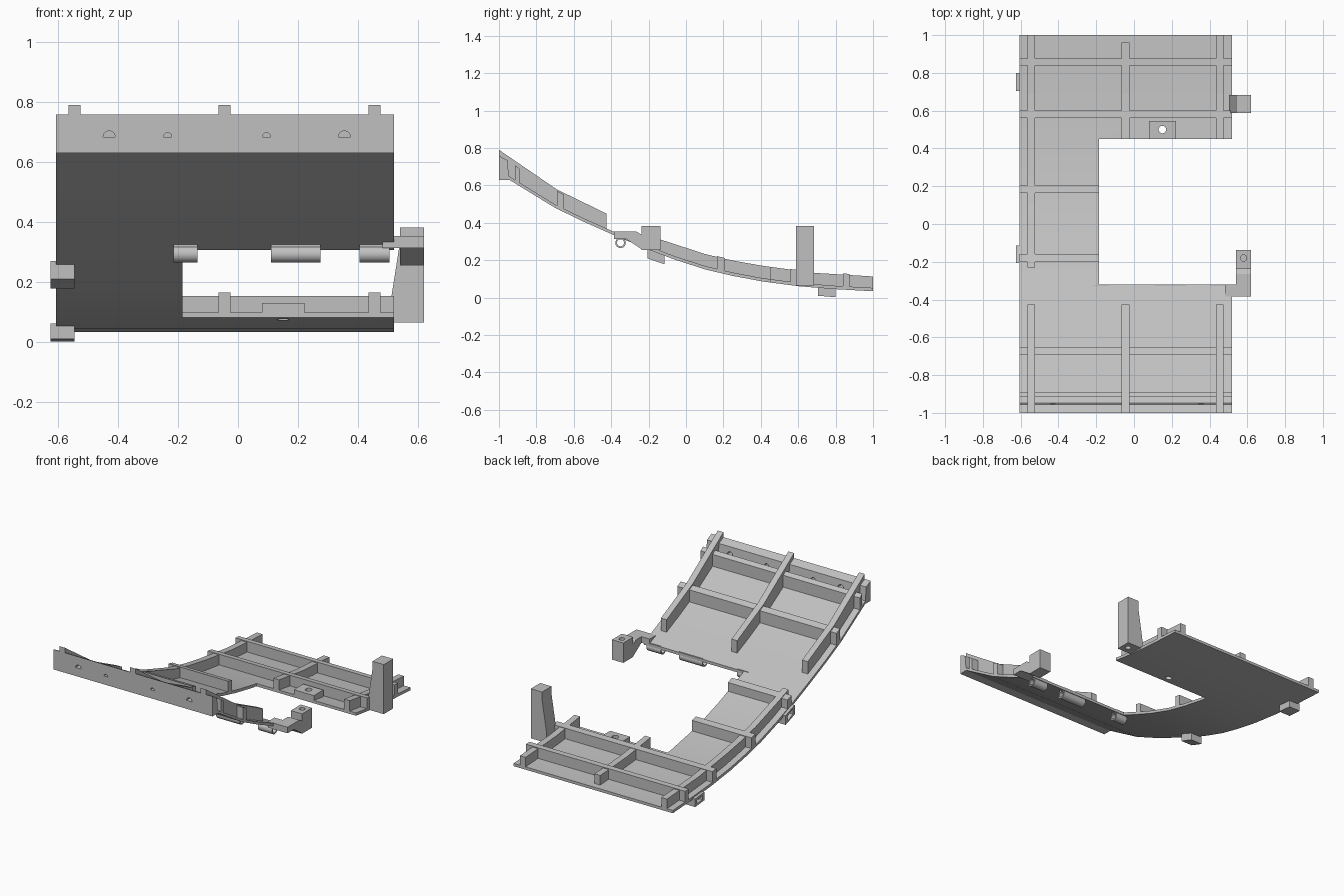
import bpy, bmesh, math
from mathutils import Vector

cube = bpy.data.objects.get("Cube")
if cube:
    bpy.data.objects.remove(cube, do_unlink=True)

grey = bpy.data.materials.new("plain grey")
grey.use_nodes = True
grey.diffuse_color = (0.53, 0.53, 0.53, 1)
grey.node_tree.nodes["Principled BSDF"].inputs["Base Color"].default_value = grey.diffuse_color

# Side profiles (y, z): underside of the panel, tops of the ribs
UNDER = [(-0.965, 0.642), (-0.945, 0.63), (-0.7, 0.48), (-0.55, 0.407), (-0.39, 0.336),
         (-0.215, 0.262), (-0.06, 0.203), (0.105, 0.15), (0.25, 0.116), (0.41, 0.086),
         (0.61, 0.06), (0.8, 0.045), (1, 0.034)]
TOP = [(-1, 0.79), (-0.69, 0.578), (-0.425, 0.449), (-0.23, 0.345), (-0.135, 0.31),
       (0.105, 0.232), (0.25, 0.198), (0.41, 0.17), (0.69, 0.132), (1, 0.113)]
LEFT, RIGHT, INNER = -0.607, 0.52, -0.185


def height(curve, y):
    for (a, za), (b, zb) in zip(curve, curve[1:]):
        if y <= b:
            return za + (zb - za) * (y - a) / (b - a)
    return curve[-1][1]


def prism(name, outline, depth):
    """Extrude a planar 3D outline along a depth vector."""
    bm = bmesh.new()
    face = bm.faces.new([bm.verts.new(p) for p in outline])
    new = bmesh.ops.extrude_face_region(bm, geom=[face])["geom"]
    bmesh.ops.translate(bm, vec=Vector(depth), verts=[v for v in new if isinstance(v, bmesh.types.BMVert)])
    bmesh.ops.recalc_face_normals(bm, faces=bm.faces)
    mesh = bpy.data.meshes.new(name)
    bm.to_mesh(mesh)
    bm.free()
    obj = bpy.data.objects.new(name, mesh)
    bpy.context.collection.objects.link(obj)
    mesh.materials.append(grey)
    return obj


def side(name, x0, x1, profile):
    return prism(name, [(x0, y, z) for y, z in profile], (x1 - x0, 0, 0))


def box(name, x0, x1, y0, y1, z0, z1):
    return side(name, x0, x1, [(y0, z0), (y1, z0), (y1, z1), (y0, z1)])


def disc(axis, centre, radius, length, arc=2 * math.pi, steps=24):
    """Round or half-round rod running from centre along an axis."""
    u, v = {"x": ((0, 1, 0), (0, 0, 1)), "y": ((1, 0, 0), (0, 0, 1)), "z": ((1, 0, 0), (0, 1, 0))}[axis]
    count = steps if arc > 6 else steps + 1
    pts = [Vector(centre) + radius * (Vector(u) * math.cos(arc * i / steps) + Vector(v) * math.sin(arc * i / steps))
           for i in range(count)]
    return prism("rod", pts, [length * (axis == a) for a in "xyz"])


def cut(obj, cutter):
    mod = obj.modifiers.new("cut", "BOOLEAN")
    mod.operation, mod.solver, mod.object = "DIFFERENCE", "EXACT", cutter
    bpy.context.view_layer.objects.active = obj
    bpy.ops.object.modifier_apply(modifier=mod.name)
    bpy.data.objects.remove(cutter, do_unlink=True)


def smooth(obj):
    bpy.ops.object.select_all(action="DESELECT")
    obj.select_set(True)
    bpy.context.view_layer.objects.active = obj
    bpy.ops.object.shade_smooth_by_angle(angle=math.radians(30))


# Curved panel with the open bay and screw hole
panel = side("curved_panel", LEFT, RIGHT, UNDER + [(y, z + 0.018) for y, z in reversed(UNDER)])
cut(panel, box("bay", INNER, 1, -0.32, 0.45, -1, 1))
cut(panel, disc("z", (0.15, 0.5, -0.5), 0.02, 1))
smooth(panel)

# Front wall with half-round slots
wall = side("front_wall", LEFT, RIGHT, [(-1, 0.63), (-0.945, 0.63), (-0.955, 0.735), (-1, 0.758)])
for x, r in ((-0.43, 0.02), (-0.235, 0.014), (0.095, 0.014), (0.355, 0.02)):
    cut(wall, disc("y", (x, -1.1, 0.684), r, 0.2, math.pi, 12))


# Ribs running front to back
def long_rib(name, x, y0, y1):
    ys = [y0] + [y for y, _ in TOP + UNDER if y0 < y < y1] + [y1]
    ys = sorted(set(ys))
    low = [(y, max(height(UNDER, y), 0) + 0.006 if y > -0.95 else 0.65) for y in ys]
    high = [(y, height(TOP, y)) for y in reversed(ys)]
    side(name, x - 0.02, x + 0.02, low + high)


for label, x, end in (("left", 0.455, 1), ("middle", -0.045, 0.96), ("right", -0.545, 1)):
    long_rib(label + "_front_rib", x, -1, -0.425)
    long_rib(label + "_back_rib", x, -0.23 if label == "right" else 0.45, end)


# Ribs running side to side
def cross_rib(name, x1, y0, y1, drop):
    side(name, LEFT, x1, [(y0, height(UNDER, y0) + 0.006), (y1, height(UNDER, y1) + 0.006),
                          (y1, height(TOP, y1) - drop), (y0, height(TOP, y0) - drop)])


cross_rib("front_lip_rib", RIGHT, -0.915, -0.89, 0.025)
cross_rib("front_cross_rib", RIGHT, -0.69, -0.655, 0.008)
cross_rib("side_cross_rib_front", INNER, -0.2, -0.16, 0.004)
cross_rib("side_cross_rib_back", INNER, 0.165, 0.205, -0.004)
cross_rib("back_cross_rib_inner", RIGHT, 0.56, 0.6, -0.003)
cross_rib("back_cross_rib_outer", RIGHT, 0.84, 0.875, -0.006)

# Screw boss at the bay edge
boss = box("screw_boss", 0.08, 0.222, 0.45, 0.545, 0.085, 0.13)
cut(boss, disc("z", (0.15, 0.5, -0.5), 0.02, 1))

# Hinge tubes under the bay edge
for i, (x0, x1) in enumerate(((-0.215, -0.135), (0.11, 0.275), (0.405, 0.505))):
    tube = disc("x", (x0, -0.35, 0.293), 0.028, x1 - x0)
    tube.name = "hinge_tube_%d" % (i + 1)
    cut(tube, disc("x", (x0 - 0.1, -0.35, 0.293), 0.019, 0.5))
    smooth(tube)
    box("hinge_web_%d" % (i + 1), x0, x1, -0.365, -0.322, 0.312, 0.328)

# Cranked bracket beside the bay
box("bracket_foot", 0.482, 0.62, -0.385, -0.32, 0.314, 0.353)
side("bracket_arm", 0.54, 0.62, [(-0.32, 0.314), (-0.235, 0.257), (-0.235, 0.335), (-0.265, 0.353), (-0.32, 0.353)])
block = box("bracket_block", 0.54, 0.62, -0.237, -0.137, 0.255, 0.382)
cut(block, disc("z", (0.58, -0.18, 0.3), 0.017, 0.2))

# Tapered post with a blind hole underneath
post = prism("post", [(x, 0.588, z) for x, z in
                      ((0.505, 0.065), (0.62, 0.065), (0.62, 0.382), (0.54, 0.382), (0.54, 0.33), (0.51, 0.14))],
             (0, 0.096, 0))
cut(post, disc("z", (0.58, 0.635, 0), 0.017, 0.12))

# Recessed clips on the outer edge
for name, y0, z0, y1, z1, tall in (("front_clip", -0.207, 0.21, -0.115, 0.178, 0.06),
                                   ("back_clip", 0.705, 0.01, 0.8, 0.002, 0.052)):
    clip = side(name, -0.625, -0.545, [(y0, z0), (y1, z1), (y1, z1 + tall), (y0, z0 + tall)])
    cut(clip, side("recess", -0.7, -0.6, [(y0 + 0.02, z0 + 0.01), (y1 - 0.02, z1 + 0.015),
                                          (y1 - 0.02, z1 + tall - 0.014), (y0 + 0.02, z0 + tall - 0.014)]))
